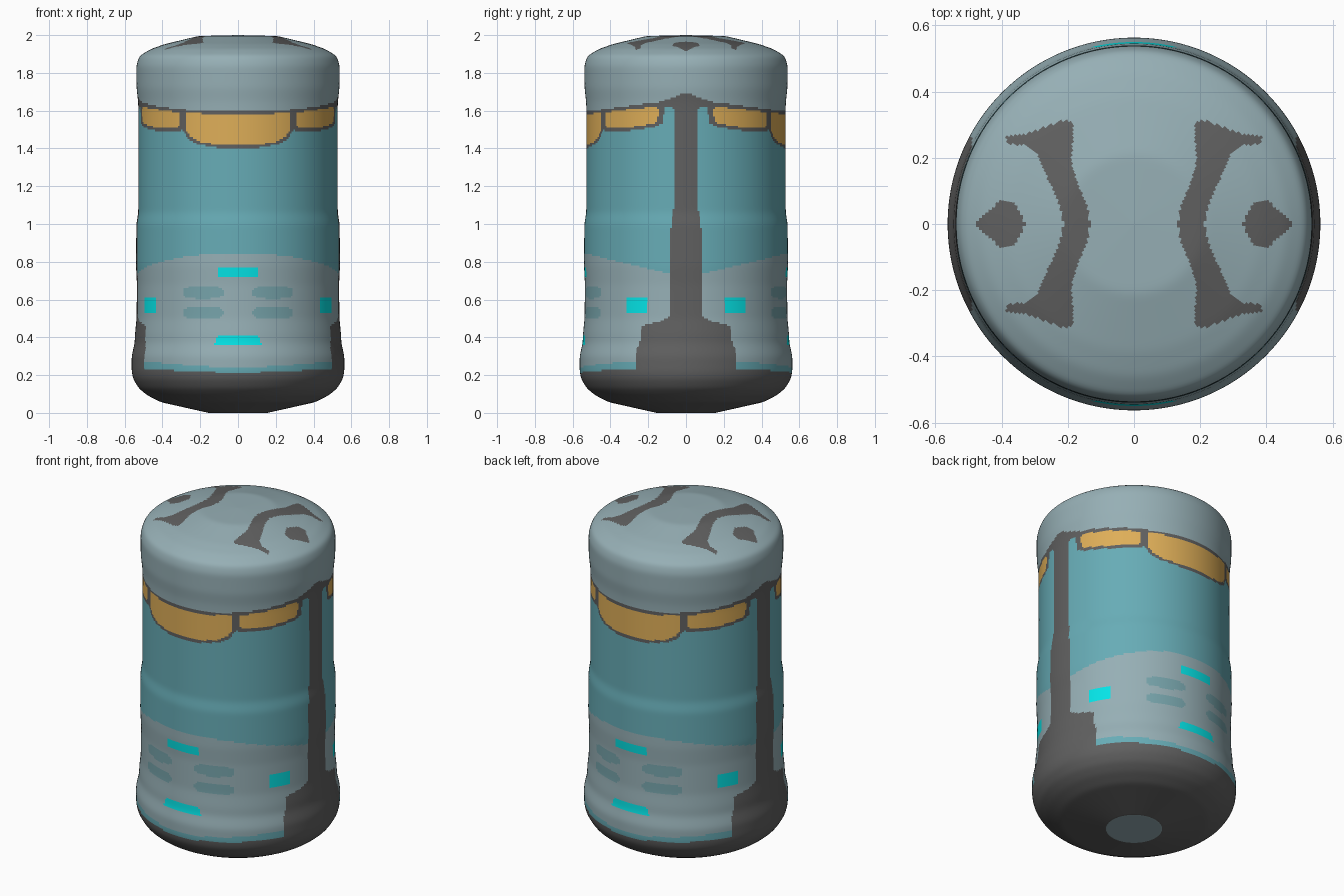
import bpy, bmesh, math
from mathutils import Vector

if "Cube" in bpy.data.objects:
    bpy.data.objects.remove(bpy.data.objects["Cube"])

SEGMENTS = 320
STEP = 0.01


def linear(c):
    c /= 255
    return c / 12.92 if c < 0.04045 else ((c + 0.055) / 1.055) ** 2.4


def material(name, rgb):
    mat = bpy.data.materials.new(name)
    mat.use_nodes = True
    colour = [linear(c) for c in rgb] + [1]
    mat.diffuse_color = colour
    node = mat.node_tree.nodes["Principled BSDF"]
    node.inputs["Base Color"].default_value = colour
    node.inputs["Roughness"].default_value = 0.7
    return mat


PALETTE = [("pale_grey_blue", (150, 175, 181)), ("teal", (103, 172, 182)),
           ("charcoal", (96, 96, 96)), ("amber", (222, 174, 88)),
           ("bright_cyan", (5, 232, 235)), ("muted_teal", (118, 163, 170))]
GREY, TEAL, DARK, AMBER, CYAN, MUTED = range(len(PALETTE))

# Outline of the canister as (radius, height), bottom to top
PROFILE = [(0, 0), (.155, 0), (.41, .057), (.48, .093), (.525, .13), (.555, .18),
           (.563, .22), (.563, .30), (.547, .37), (.545, .42), (.537, .50),
           (.535, .68), (.54, .78), (.538, 1.0), (.528, 1.06), (.527, 1.6),
           (.529, 1.65), (.537, 1.72), (.538, 1.84), (.522, 1.89), (.46, 1.927),
           (.385, 1.953), (.21, 1.995), (0, 2)]

# Painted shapes on one quarter of the wall: (degrees from front, height)
COLLAR_EDGE = [(0, 1.595), (32, 1.605), (55, 1.625), (74, 1.645), (80, 1.66), (90, 1.695)]
FRAME = COLLAR_EDGE + [(90, .1), (62, .1), (62, .33), (64, .40), (64, .46), (77, .49),
                       (80.5, .51), (81.5, .54), (81.5, .98), (83, 1.1), (83, 1.6),
                       (82, 1.625), (78.5, 1.625), (77.5, 1.6), (76, 1.53), (71, 1.512),
                       (55, 1.494), (38, 1.488), (33.5, 1.50), (30.5, 1.45),
                       (23, 1.42), (12, 1.405), (0, 1.403)]
FRONT_PANEL = [(0, 1.578), (31, 1.588), (31.5, 1.5), (29, 1.465), (22, 1.435),
               (12, 1.42), (0, 1.418)]
SIDE_PANEL = [(35.5, 1.59), (73, 1.622), (74.5, 1.6), (73, 1.54), (70, 1.53),
              (55, 1.51), (40, 1.505), (37, 1.515), (35.5, 1.54)]
# Painted shapes on one quarter of the lid: (x, y)
BRACKET = [(.133, 0), (.14, .05), (.175, .135), (.19, .195), (.182, .30), (.2, .317),
           (.32, .275), (.39, .267), (.385, .245), (.32, .235), (.29, .21),
           (.265, .145), (.23, .075), (.212, 0)]
DIAMOND = [(.487, 0), (.45, .03), (.40, .073), (.36, .065), (.328, 0)]


def inside(u, v, poly):
    hit = False
    for (a, b), (c, d) in zip(poly, poly[1:] + poly[:1]):
        if (b > v) != (d > v) and u < a + (v - b) * (c - a) / (d - b):
            hit = not hit
    return hit


def height_at(u, line):
    for (a, b), (c, d) in zip(line, line[1:]):
        if u <= c:
            return b + (d - b) * (u - a) / (c - a)
    return line[-1][1]


def lid_colour(x, y):
    return DARK if inside(x, y, BRACKET) or inside(x, y, DIAMOND) else GREY


def wall_colour(deg, z):
    # Collar, amber panels and charcoal framing
    if z > height_at(deg, COLLAR_EDGE):
        return GREY
    if inside(deg, z, FRONT_PANEL) or inside(deg, z, SIDE_PANEL):
        return AMBER
    base_top = .21 + .025 * deg / 62
    if z < base_top or inside(deg, z, FRAME):
        return DARK
    # Teal trim and upper shell around the grey lower belt
    belt_top = .845 - .13 * (1 - math.cos(math.radians(deg)))
    if z < base_top + .025 + .015 * deg / 62 or z > belt_top:
        return TEAL
    # Cyan lights
    if (54 < deg < 67 and .53 < z < .61) or (deg < 11.3 and .717 < z < .765) \
            or (deg < 13.3 - 40 * (z - .36) and .36 < z < .41):
        return CYAN
    # Oval vents
    for mid in (.638, .53):
        if abs((deg - 20.5) / 12.5) ** 2.6 + abs((z - mid) / .034) ** 2.6 < 1:
            return MUTED
    return GREY


def face_colour(p):
    x, y = abs(p.x), abs(p.y)
    if p.z > 1.85:
        return lid_colour(x, y)
    if p.z < .1:
        return DARK if math.hypot(x, y) > .155 else GREY
    return wall_colour(math.degrees(math.atan2(x, y)), p.z)


def smooth_profile():
    points = []
    for a, b in zip(PROFILE, PROFILE[1:]):
        a, b = Vector(a), Vector(b)
        n = max(1, round((b - a).length / STEP))
        points += [a.lerp(b, i / n) for i in range(n)]
    points.append(Vector(PROFILE[-1]))
    rim = round(PROFILE[1][0] / STEP)
    # Relax the corners, keeping the flat foot crisp
    for _ in range(4):
        points = [p if i <= rim or i == len(points) - 1
                  else (points[i - 1] + p * 2 + points[i + 1]) / 4
                  for i, p in enumerate(points)]
    return points


# Canister body: spun profile with painted faces
bm = bmesh.new()
verts = [bm.verts.new((0, -p.x, p.y)) for p in smooth_profile()]
edges = [bm.edges.new(pair) for pair in zip(verts, verts[1:])]
bmesh.ops.spin(bm, geom=verts + edges, cent=(0, 0, 0), axis=(0, 0, 1),
               angle=math.tau, steps=SEGMENTS, use_duplicate=False)
bmesh.ops.remove_doubles(bm, verts=bm.verts[:], dist=1e-5)
bmesh.ops.recalc_face_normals(bm, faces=bm.faces[:])
for face in bm.faces:
    face.smooth = True
    face.material_index = face_colour(face.calc_center_median())

mesh = bpy.data.meshes.new("canister_body")
bm.to_mesh(mesh)
bm.free()
for name, rgb in PALETTE:
    mesh.materials.append(material(name, rgb))
body = bpy.data.objects.new("canister_body", mesh)
bpy.context.collection.objects.link(body)
